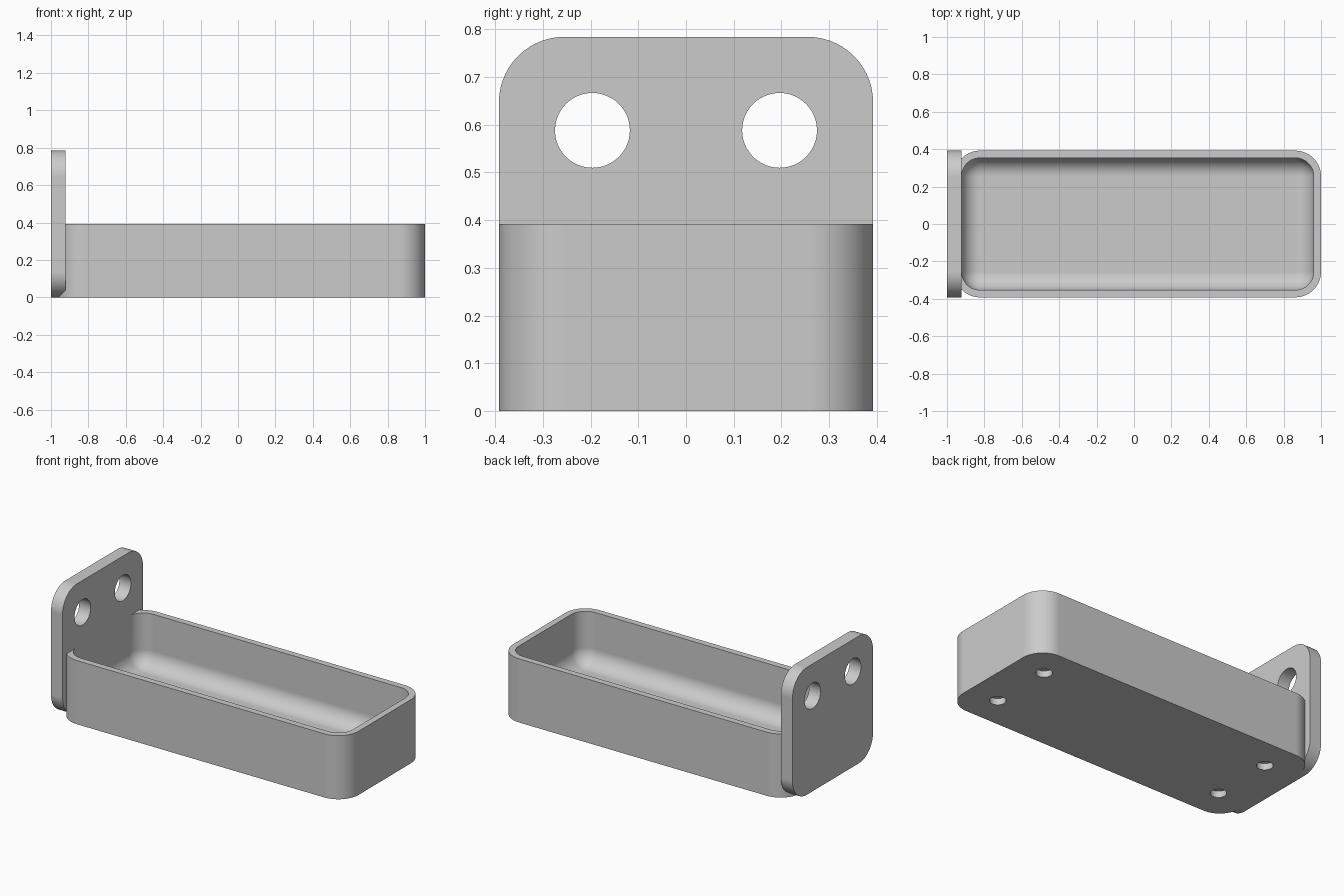
import bpy
import bmesh
from math import sin, cos, pi, radians
from mathutils import Matrix, Vector

if "Cube" in bpy.data.objects:
    bpy.data.objects.remove(bpy.data.objects["Cube"])

U = 2 / 102          # one design unit: the whole length is 102 of them
SEG = 14             # segments per rounded corner

grey = bpy.data.materials.new("plain grey")
grey.use_nodes = True
grey.diffuse_color = (0.6, 0.6, 0.6, 1)
grey.node_tree.nodes["Principled BSDF"].inputs["Base Color"].default_value = (0.6, 0.6, 0.6, 1)


def rounded(core_x, core_y, r):
    """Rounded rectangle: corner centres at +-core, corner radius r."""
    pts = []
    for k, (sx, sy) in enumerate([(1, 1), (-1, 1), (-1, -1), (1, -1)]):
        for i in range(SEG + 1):
            a = (k + i / SEG) * pi / 2
            pts.append((sx * core_x + r * cos(a), sy * core_y + r * sin(a)))
    return pts


def loft(name, rings):
    """Skin a list of equal rings and cap both ends."""
    bm = bmesh.new()
    loops = [[bm.verts.new(Vector(p) * U) for p in ring] for ring in rings]
    n = len(loops[0])
    for a, b in zip(loops, loops[1:]):
        for i in range(n):
            j = (i + 1) % n
            bm.faces.new((a[i], a[j], b[j], b[i]))
    bm.faces.new(loops[0])
    bm.faces.new(loops[-1])
    bmesh.ops.remove_doubles(bm, verts=bm.verts, dist=1e-5)
    bmesh.ops.recalc_face_normals(bm, faces=bm.faces)
    mesh = bpy.data.meshes.new(name)
    bm.to_mesh(mesh)
    bm.free()
    mesh.materials.append(grey)
    obj = bpy.data.objects.new(name, mesh)
    bpy.context.collection.objects.link(obj)
    return obj


def drill(obj, centres, radius, depth, turn=Matrix()):
    """Cut round holes of one size, then remove the cutter."""
    bm = bmesh.new()
    for c in centres:
        bmesh.ops.create_cone(bm, cap_ends=True, segments=48, radius1=radius * U,
                              radius2=radius * U, depth=depth * U,
                              matrix=Matrix.Translation(Vector(c) * U) @ turn)
    mesh = bpy.data.meshes.new("hole_cutter")
    bm.to_mesh(mesh)
    bm.free()
    mesh.materials.append(grey)
    cutter = bpy.data.objects.new("hole_cutter", mesh)
    cutter.hide_render = True
    bpy.context.collection.objects.link(cutter)
    mod = obj.modifiers.new("holes", "BOOLEAN")
    mod.operation = "DIFFERENCE"
    mod.solver = "EXACT"
    mod.object = cutter
    select(obj)
    bpy.ops.object.modifier_apply(modifier=mod.name)
    bpy.data.objects.remove(cutter)


def select(obj):
    bpy.ops.object.select_all(action="DESELECT")
    obj.select_set(True)
    bpy.context.view_layer.objects.active = obj


def finish(obj):
    select(obj)
    bpy.ops.object.shade_smooth_by_angle(angle=radians(30))
    mod = obj.modifiers.new("flat_faces", "WEIGHTED_NORMAL")
    mod.keep_sharp = True


# Tray: outer wall up, over the rim, down the cavity with a rounded floor edge
CX, CY, MID = 43, 13, 1          # corner centres and tray middle
OUTER, INNER = 7, 5              # corner radii outside and inside
HEIGHT, FLOOR = 20, 3.5


def level(r, z):
    return [(x + MID, y, z) for x, y in rounded(CX, CY, r)]


rings = [level(OUTER, 0), level(OUTER, HEIGHT), level(INNER, HEIGHT)]
for i in range(SEG + 1):
    t = pi / 2 * (1 - i / SEG)
    rings.append(level(INNER * sin(t), FLOOR + INNER * (1 - cos(t))))
tray = loft("tray", rings)

# Blind holes under the tray
drill(tray, [(MID + sx * 40, sy * 10, 0) for sx in (-1, 1) for sy in (-1, 1)], 2.3, 4)
finish(tray)

# Upright mounting plate with two through holes
plate = loft("mounting_plate",
             [[(x, y, z + 20) for y, z in rounded(13, 13, 7)] for x in (-51, -47)])
drill(plate, [(-49, s * 10, 30) for s in (-1, 1)], 4, 10, Matrix.Rotation(pi / 2, 4, "Y"))
finish(plate)
